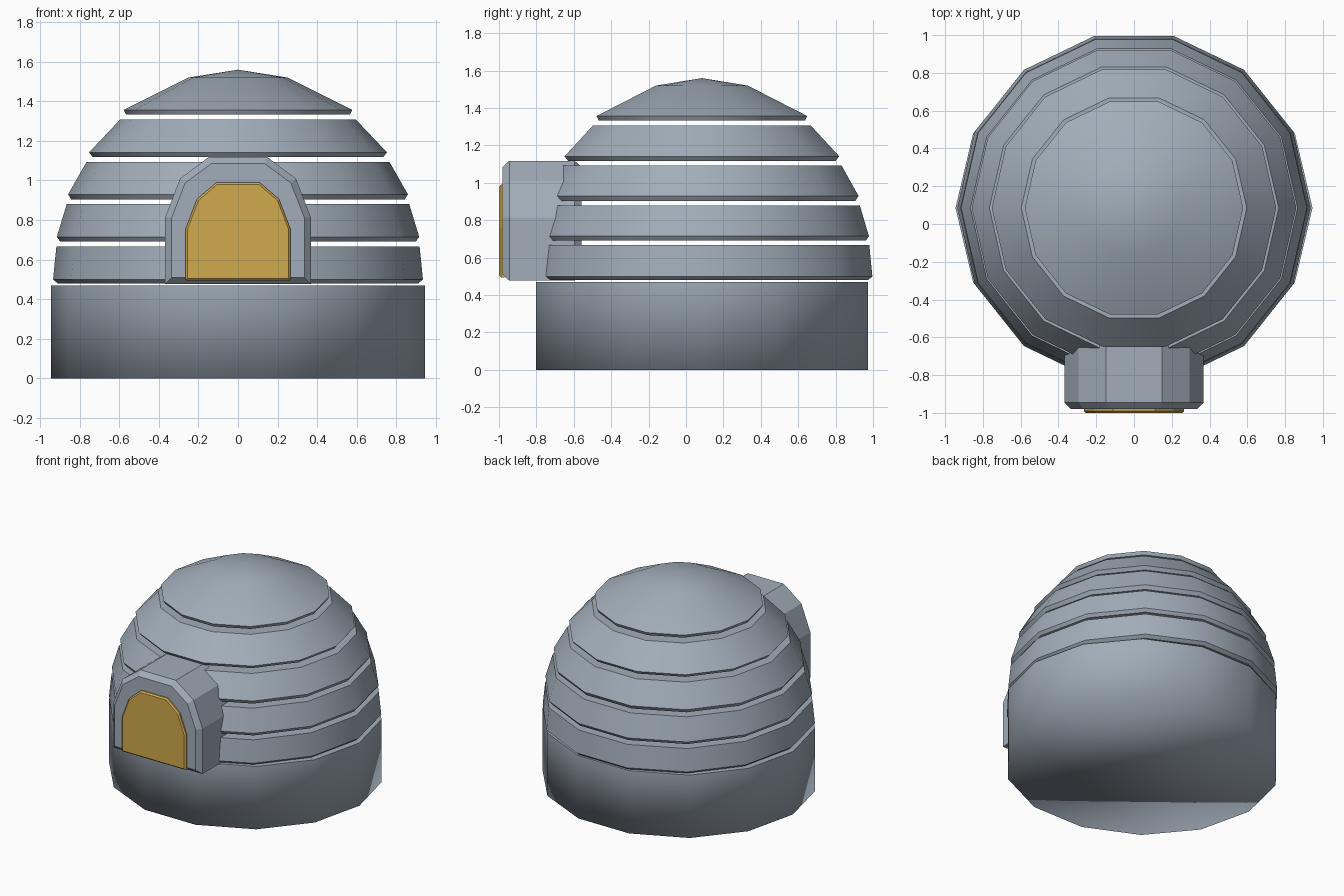
import bpy, bmesh
from math import cos, sin, pi

cube = bpy.data.objects.get("Cube")
if cube:
    bpy.data.objects.remove(cube)

SIDES = 14
CENTRE_Y = 0.085


def material(name, rgb):
    m = bpy.data.materials.new(name)
    m.use_nodes = True
    colour = (*rgb, 1)
    m.diffuse_color = colour
    m.node_tree.nodes["Principled BSDF"].inputs["Base Color"].default_value = colour
    return m


GREY = material("blue grey", (0.36, 0.42, 0.49))
GOLD = material("gold", (0.63, 0.40, 0.075))


def loft(name, rings, mat, apex=None):
    """Skin closed rings of points, cap both ends (or close on an apex)."""
    bm = bmesh.new()
    loops = [[bm.verts.new(p) for p in ring] for ring in rings]
    n = len(loops[0])
    for a, b in zip(loops, loops[1:]):
        for i in range(n):
            j = (i + 1) % n
            bm.faces.new((a[i], a[j], b[j], b[i]))
    bm.faces.new(loops[0][::-1])
    if apex:
        tip = bm.verts.new(apex)
        for i in range(n):
            bm.faces.new((loops[-1][i], loops[-1][(i + 1) % n], tip))
    else:
        bm.faces.new(loops[-1])
    bmesh.ops.recalc_face_normals(bm, faces=bm.faces)
    mesh = bpy.data.meshes.new(name)
    bm.to_mesh(mesh)
    bm.free()
    mesh.materials.append(mat)
    obj = bpy.data.objects.new(name, mesh)
    bpy.context.collection.objects.link(obj)
    return obj


def polygon_ring(r, z, y_scale=1):
    return [(r * cos(2 * pi * i / SIDES),
             CENTRE_Y + y_scale * r * sin(2 * pi * i / SIDES), z)
            for i in range(SIDES)]


def smooth(obj, angle):
    bpy.ops.object.select_all(action="DESELECT")
    obj.select_set(True)
    bpy.context.view_layer.objects.active = obj
    bpy.ops.object.shade_smooth_by_angle(angle=angle)


# Drum base, softly shaded round the lower rim and crisp at the top
base = loft("base", [polygon_ring(0.945, z, 0.963) for z in (0, 0.47)], GREY)
base.data.shade_smooth()
for edge in base.data.edges:
    if all(base.data.vertices[v].co.z > 0.4 for v in edge.vertices):
        edge.use_edge_sharp = True

# Stacked dome bands: (radius, height) from the lower lip to the top
bands = {
    "lower_band": [(0.912, 0.48), (0.935, 0.50), (0.918, 0.667)],
    "second_band": [(0.900, 0.692), (0.916, 0.715), (0.866, 0.88)],
    "third_band": [(0.842, 0.903), (0.859, 0.93), (0.766, 1.093)],
    "fourth_band": [(0.734, 1.118), (0.753, 1.142), (0.597, 1.307)],
    "roof_cap": [(0.566, 1.333), (0.578, 1.357), (0.252, 1.52)],
}
for name, profile in bands.items():
    tip = (0, CENTRE_Y, 1.56) if name == "roof_cap" else None
    band = loft(name, [polygon_ring(r, z) for r, z in profile], GREY, tip)
    smooth(band, pi / 6)


def arch_ring(half, y, inset):
    """Mirror half an arch outline and shrink it evenly by an inset."""
    outline = half + [(-x, z) for x, z in reversed(half)]
    low, high = half[0][1], half[-1][1]
    mid, rise, wide = (low + high) / 2, (high - low) / 2, half[0][0]
    return [(x * (1 - inset / wide), y, mid + (z - mid) * (1 - inset / rise))
            for x, z in outline]


# Bevelled arched porch
porch = [(0.368, 0.477), (0.368, 0.815), (0.293, 1.01), (0.148, 1.118)]
loft("porch", [arch_ring(porch, y, inset) for y, inset in
               [(-0.98, 0.033), (-0.945, 0), (-0.595, 0), (-0.56, 0.033)]], GREY)

# Thin bevelled arched door
door = [(0.265, 0.495), (0.265, 0.755), (0.208, 0.905), (0.11, 0.99)]
loft("door", [arch_ring(door, y, inset) for y, inset in
              [(-1.0, 0.01), (-0.99, 0), (-0.97, 0)]], GOLD)
